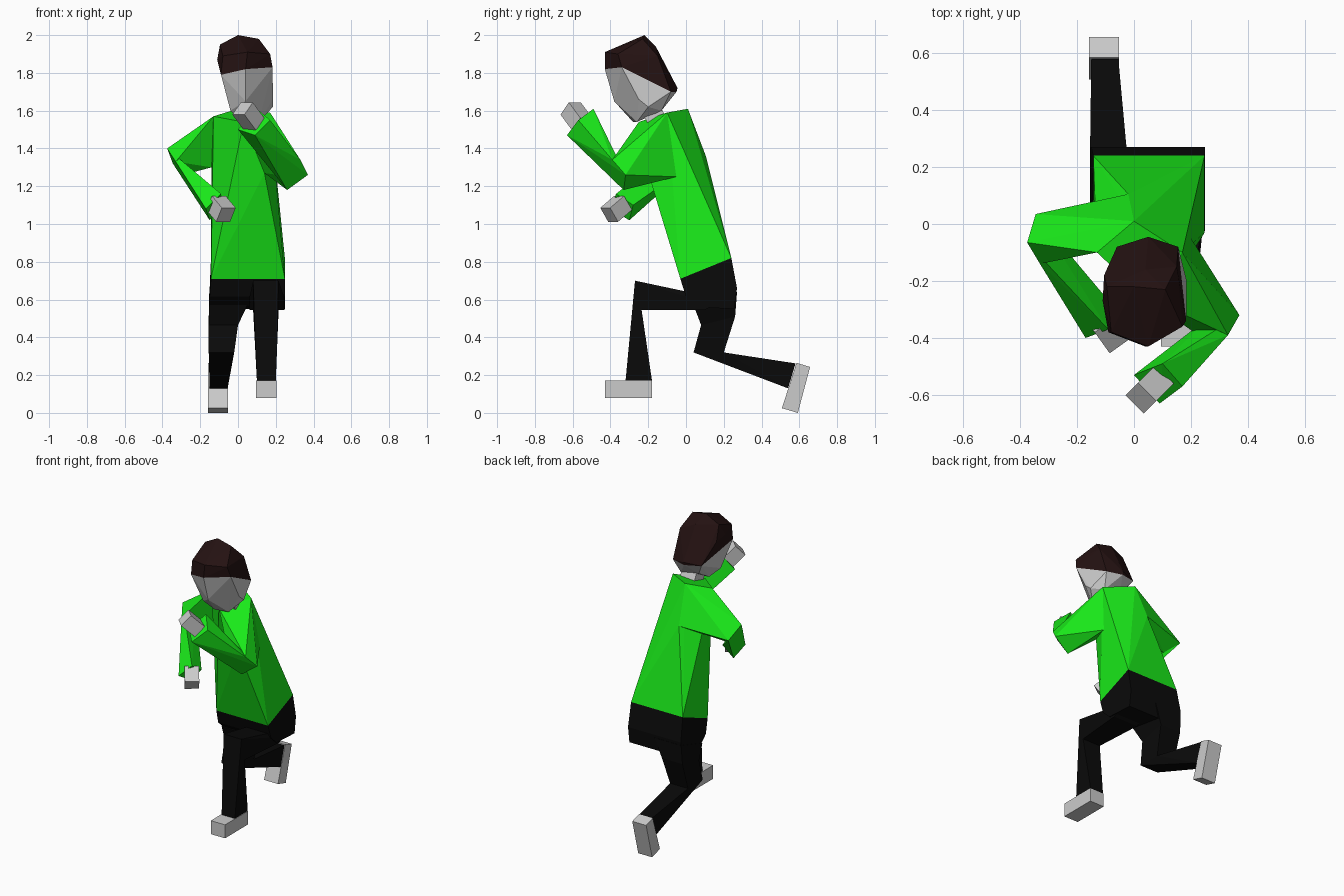
import bpy, bmesh
from mathutils import Vector, Matrix


def material(name, rgb):
    m = bpy.data.materials.new(name)
    m.diffuse_color = (*rgb, 1)
    return m


GREEN = material("green_cloth", (0.01, 0.82, 0.01))
BLACK = material("black_cloth", (0.003, 0.003, 0.003))
BROWN = material("dark_brown", (0.018, 0.006, 0.006))


def finish(name, bm, mat):
    bmesh.ops.recalc_face_normals(bm, faces=bm.faces)
    me = bpy.data.meshes.new(name)
    bm.to_mesh(me)
    bm.free()
    if mat:
        me.materials.append(mat)
    ob = bpy.data.objects.new(name, me)
    bpy.context.collection.objects.link(ob)
    return ob


def chain(name, rings, mat=None):
    """Faceted limb: a convex block between each pair of neighbouring rings."""
    bm = bmesh.new()
    for a, b in zip(rings, rings[1:]):
        verts = [bm.verts.new(p) for p in a + b]
        res = bmesh.ops.convex_hull(bm, input=verts)
        inner = {v for v in res["geom_interior"] if isinstance(v, bmesh.types.BMVert)}
        bmesh.ops.delete(bm, geom=list(inner), context='VERTS')
    return finish(name, bm, mat)


def box(name, centre, size, direction, mat=None):
    bm = bmesh.new()
    rot = Vector(direction).to_track_quat('Z', 'Y').to_matrix().to_4x4()
    bmesh.ops.create_cube(bm, size=1, matrix=Matrix.Translation(centre) @ rot @ Matrix.Diagonal((*size, 1)))
    return finish(name, bm, mat)


def cut(x0, x1, *yz):
    """Side-profile points repeated on both sides of a part."""
    return [(x, y, z) for x in (x0, x1) for y, z in yz]


# Shoulder rings, shared by torso and arms
shoulder_l = [(0.0, 0.01, 1.61), (-0.13, -0.10, 1.57), (-0.02, 0.105, 1.36), (-0.14, -0.03, 1.30)]
shoulder_r = [(0.17, -0.10, 1.59), (0.03, -0.25, 1.54), (0.20, -0.05, 1.25), (0.14, -0.20, 1.27)]
hem = cut(-0.143, 0.248, (-0.03, 0.71), (0.24, 0.82))

# Shirt
chain("shirt_torso", [hem, shoulder_l + shoulder_r], GREEN)
chain("left_sleeve", [
    shoulder_l,
    [(-0.375, -0.065, 1.40), (-0.345, 0.035, 1.32), (-0.33, -0.14, 1.33), (-0.29, -0.05, 1.26)],
    [(-0.17, -0.40, 1.08), (-0.09, -0.37, 1.16), (-0.15, -0.30, 1.02), (-0.08, -0.28, 1.10)],
], GREEN)
chain("right_sleeve", [
    shoulder_r,
    [(0.37, -0.32, 1.26), (0.33, -0.39, 1.34), (0.26, -0.33, 1.18), (0.21, -0.38, 1.26)],
    [(0.17, -0.57, 1.55), (0.10, -0.49, 1.61), (0.09, -0.63, 1.47), (0.0, -0.53, 1.50)],
], GREEN)

# Hands
box("left_hand", (-0.09, -0.37, 1.08), (0.09, 0.09, 0.11), (0.2, -0.28, -0.24))
box("right_hand", (0.055, -0.58, 1.57), (0.09, 0.09, 0.12), (-0.2, -0.2, 0.27))

# Trousers: hips, bent front leg, trailing rear leg
chain("hips", [hem, cut(-0.15, 0.25, (0.0, 0.615), (0.06, 0.56), (0.27, 0.66), (0.255, 0.55))], BLACK)
chain("front_leg", [
    cut(0.06, 0.245, (0.02, 0.61), (0.10, 0.545), (0.2, 0.6)),
    cut(0.08, 0.215, (-0.27, 0.70), (-0.235, 0.545)),
    cut(0.10, 0.20, (-0.32, 0.17), (-0.18, 0.17)),
], BLACK)
chain("rear_leg", [
    cut(-0.152, 0.05, (0.04, 0.57), (0.27, 0.64)),
    cut(-0.155, 0.0, (0.08, 0.465), (0.26, 0.51)),
    cut(-0.155, -0.02, (0.04, 0.32), (0.20, 0.32)),
    cut(-0.15, -0.055, (0.54, 0.13), (0.58, 0.262)),
], BLACK)

# Feet
chain("front_foot", [cut(0.095, 0.203, (-0.43, 0.08), (-0.43, 0.172)),
                     cut(0.095, 0.203, (-0.18, 0.08), (-0.18, 0.172))])
chain("rear_foot", [cut(-0.158, -0.053, (0.585, 0.265), (0.657, 0.243)),
                    cut(-0.158, -0.053, (0.508, 0.025), (0.592, 0.0))])

# Neck, face and hair cap sharing one hairline
box("neck", (0.07, -0.17, 1.58), (0.11, 0.10, 0.13), (0, -0.06, 0.12))
hairline = [(-0.09, -0.38, 1.79), (0.04, -0.43, 1.82), (0.183, -0.34, 1.83),
            (0.155, -0.08, 1.70), (0.05, -0.05, 1.70), (-0.06, -0.08, 1.71)]
chain("face", [hairline, [(0.02, -0.28, 1.54), (0.11, -0.26, 1.54), (-0.04, -0.32, 1.60), (0.04, -0.38, 1.65),
                          (0.185, -0.25, 1.66), (0.185, -0.20, 1.62), (0.0, -0.14, 1.62), (0.13, -0.13, 1.60)]])
chain("hair", [hairline, [(0.0, -0.22, 2.0), (0.11, -0.23, 1.98), (-0.095, -0.22, 1.95), (-0.11, -0.27, 1.87),
                          (-0.105, -0.18, 1.85), (-0.08, -0.38, 1.89), (0.05, -0.43, 1.91), (0.17, -0.36, 1.90),
                          (0.15, -0.15, 1.89), (0.04, -0.16, 1.94), (0.05, -0.045, 1.72)]], BROWN)
